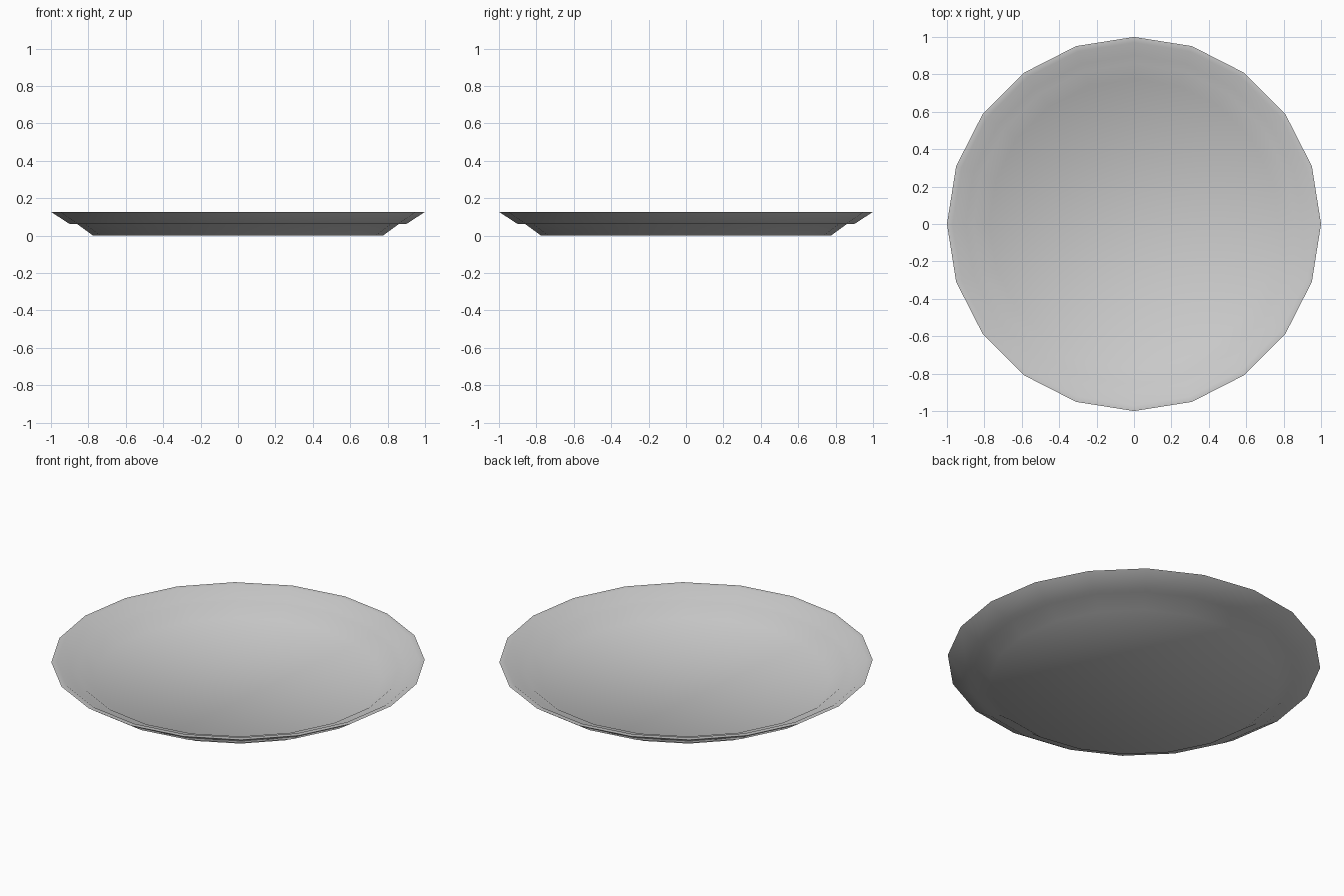
import bpy, bmesh
from math import cos, sin, pi

if "Cube" in bpy.data.objects:
    bpy.data.objects.remove(bpy.data.objects["Cube"])

SIDES = 20

# Plate profile (radius, height): well, ledge, flared rim, lip,
# then the same steps back down on the inside
PROFILE = [(0.775, 0.0), (0.86, 0.062), (0.90, 0.062), (1.0, 0.127),
           (0.97, 0.127), (0.90, 0.082), (0.86, 0.082), (0.775, 0.02)]

bm = bmesh.new()
rings = [[bm.verts.new((r * cos(2 * pi * i / SIDES), r * sin(2 * pi * i / SIDES), z))
          for i in range(SIDES)] for r, z in PROFILE]

# Side walls
for low, high in zip(rings, rings[1:]):
    for i in range(SIDES):
        j = (i + 1) % SIDES
        bm.faces.new((low[i], low[j], high[j], high[i]))

# Underside and eating surface
bm.faces.new(rings[0][::-1])
bm.faces.new(rings[-1])
bmesh.ops.recalc_face_normals(bm, faces=bm.faces)
for f in bm.faces:
    f.smooth = True

mesh = bpy.data.meshes.new("plate")
bm.to_mesh(mesh)
bm.free()
plate = bpy.data.objects.new("plate", mesh)
bpy.context.collection.objects.link(plate)
# Keep the lip crisp while the body stays smooth
bpy.context.view_layer.objects.active = plate
plate.select_set(True)
bpy.ops.object.shade_smooth_by_angle(angle=pi / 3)
